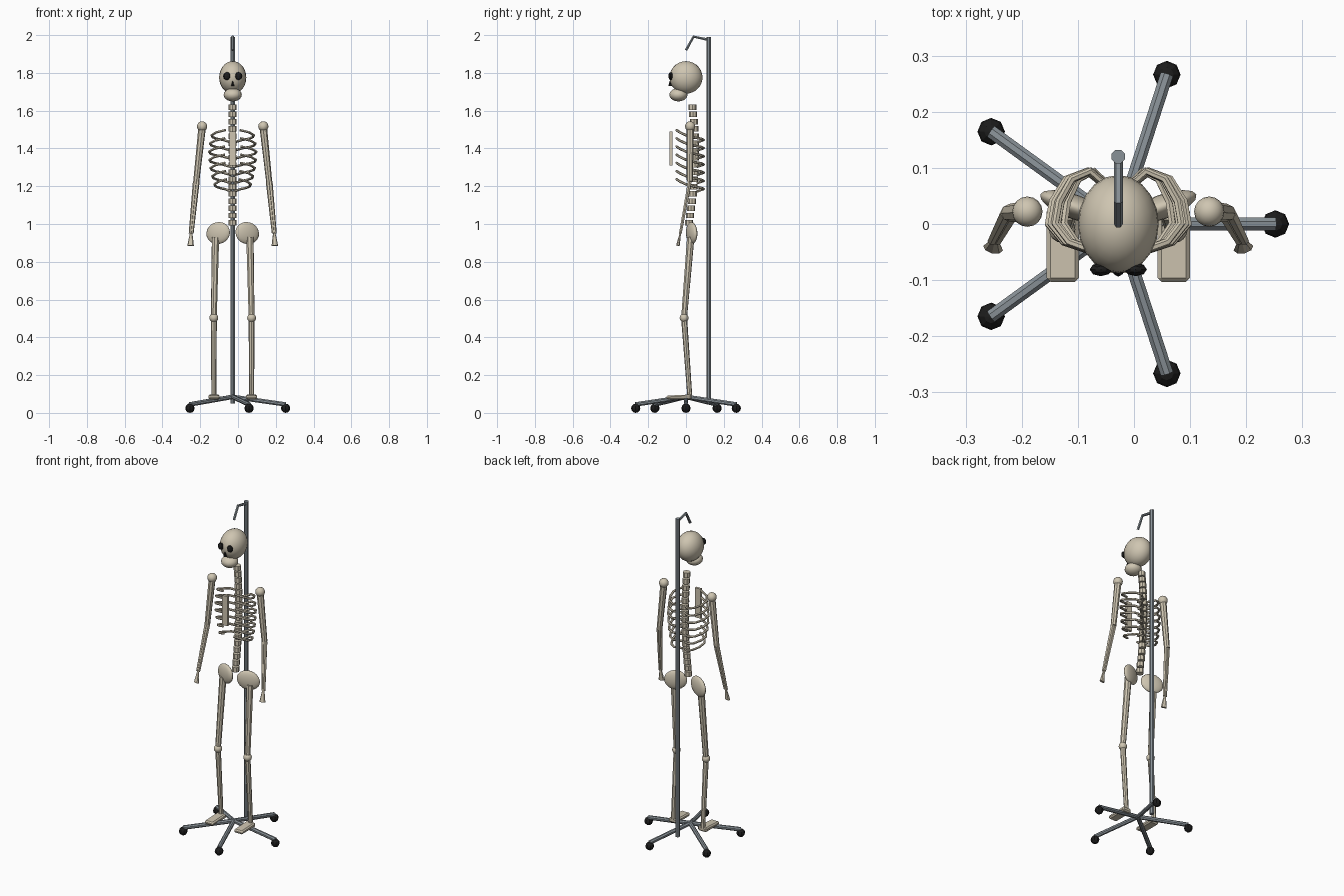
import bpy, math
from mathutils import Vector

if "Cube" in bpy.data.objects:
    bpy.data.objects.remove(bpy.data.objects["Cube"])

CX = -0.028  # body centre line


def material(name, rgb):
    m = bpy.data.materials.new(name)
    m.diffuse_color = (*rgb, 1)
    m.use_nodes = True
    m.node_tree.nodes["Principled BSDF"].inputs["Base Color"].default_value = m.diffuse_color
    return m


BONE = material("bone", (0.62, 0.56, 0.44))
STEEL = material("steel", (0.25, 0.285, 0.31))
BLACK = material("black", (0.012, 0.012, 0.012))


def finish(name, mat, smooth=False):
    o = bpy.context.object
    o.name = name
    o.data.materials.clear()
    o.data.materials.append(mat)
    if smooth:
        bpy.ops.object.shade_smooth()
    return o


def ball(name, loc, size, mat=BONE, seg=16, rings=10, rot=(0, 0, 0), smooth=True):
    bpy.ops.mesh.primitive_uv_sphere_add(segments=seg, ring_count=rings, radius=1,
                                         location=(CX + loc[0], loc[1], loc[2]), rotation=rot)
    bpy.context.object.scale = size
    return finish(name, mat, smooth)


def rod(name, a, b, r1, r2, mat=BONE, sides=8):
    a, b = Vector(a), Vector(b)
    d = b - a
    mid = (a + b) / 2 + Vector((CX, 0, 0))
    bpy.ops.mesh.primitive_cone_add(vertices=sides, radius1=r1, radius2=r2, depth=d.length, location=mid,
                                    rotation=d.to_track_quat('Z', 'Y').to_euler())
    o = finish(name, mat)
    if mat == STEEL:  # turn a flat face upwards
        o.rotation_euler.rotate_axis('Z', math.pi / sides)
    return o


def box(name, loc, size):
    bpy.ops.mesh.primitive_cube_add(size=1, location=(CX + loc[0], loc[1], loc[2]))
    o = finish(name, BONE)
    for v in o.data.vertices:
        v.co = Vector([c * s for c, s in zip(v.co, size)])
    return o


def tube(name, pts, r, mat):
    c = bpy.data.curves.new(name, 'CURVE')
    c.dimensions = '3D'
    c.bevel_depth = r
    c.bevel_resolution = 1
    c.use_fill_caps = True
    s = c.splines.new('POLY')
    s.points.add(len(pts) - 1)
    for p, q in zip(s.points, pts):
        p.co = (CX + q[0], q[1], q[2], 1)
    o = bpy.data.objects.new(name, c)
    bpy.context.collection.objects.link(o)
    bpy.ops.object.select_all(action='DESELECT')
    bpy.context.view_layer.objects.active = o
    o.select_set(True)
    bpy.ops.object.convert(target='MESH')
    for p in bpy.context.object.data.polygons:
        p.use_smooth = False
    return finish(name, mat)


# Stand: pole, hook, five legs with castors
rod("pole", (0, 0.12, 0.05), (0, 0.12, 1.99), 0.013, 0.013, STEEL)
tube("hook", [(0, 0.12, 1.975), (0, 0.04, 1.992), (0, 0.0, 1.92)], 0.008, STEEL)
for i in range(5):
    t = math.tau * i / 5
    x, y = 0.28 * math.cos(t), 0.28 * math.sin(t)
    rod("stand_leg", (0, 0, 0.085), (x, y, 0.045), 0.0125, 0.0125, STEEL)
    ball("castor", (x, y, 0.0245), (0.0245,) * 3, BLACK, 8, 6, smooth=False)

# Head
ball("skull", (0, 0, 1.776), (0.072, 0.0875, 0.086), seg=20, rings=14)
ball("jaw", (0, -0.04, 1.684), (0.048, 0.048, 0.035))
for s in (-1, 1):
    ball("eye_socket", (s * 0.031, -0.081, 1.783), (0.02, 0.012, 0.021), BLACK, 8, 6, smooth=False)
rod("nose_cavity", (0, -0.084, 1.73), (0, -0.084, 1.757), 0.01, 0.002, BLACK, 6)

# Spine, gently curved
for i in range(17):
    z = 1.618 - i * 0.0382
    y = 0.016 + 0.033 * math.sin(math.pi * (z - 1.0) / 0.75)
    rod("vertebra", (0, y, z - 0.0145), (0, y, z + 0.0145), 0.021, 0.021)

# Rib cage: each rib is (sideways share, depth, drop) from spine to front
box("sternum", (0, -0.08, 1.4), (0.036, 0.015, 0.18))
RIB = [(0.1, 0.06, 0.064), (0.45, 0.094, 0.052), (0.74, 0.08, 0.046), (0.94, 0.04, 0.038),
       (1.0, 0.0, 0.027), (0.78, -0.032, 0.012), (0.34, -0.05, 0.0)]
for i, w in enumerate((0.112, 0.12, 0.125, 0.123, 0.117, 0.108, 0.096)):
    z = 1.497 - i * 0.0433
    for s in (-1, 1):
        tube("rib", [(s * w * px, py, z - dz) for px, py, dz in RIB], 0.0068, BONE)

for s in (-1, 1):
    # Arm
    ball("shoulder", (s * 0.162, 0.022, 1.517), (0.027,) * 3)
    elbow = (s * 0.193, 0.02, 1.225)
    wrist = (s * 0.22, -0.03, 0.95)
    rod("upper_arm", (s * 0.162, 0.022, 1.51), elbow, 0.02, 0.016)
    for k in (-1, 1):
        rod("forearm", (elbow[0] + k * 0.007, elbow[1], elbow[2]),
            (wrist[0] + k * 0.005, wrist[1], wrist[2]), 0.011, 0.008, sides=6)
    hand = rod("hand", (s * 0.223, -0.043, 0.885), wrist, 0.018, 0.007)
    hand.scale = (1, 0.55, 1)

    # Hip and leg
    ball("pelvis", (s * 0.077, 0.03, 0.952), (0.067, 0.022, 0.058), rot=(0, s * 0.25, s * 0.35))
    knee = (s * 0.1, -0.01, 0.503)
    ankle = (s * 0.1, 0.02, 0.09)
    rod("thigh", (s * 0.091, 0.025, 0.93), knee, 0.02, 0.016)
    ball("knee", knee, (0.0235,) * 3)
    rod("shin", knee, ankle, 0.016, 0.013)
    foot = box("foot", (s * 0.099, -0.037, 0.084), (0.058, 0.132, 0.027))
    for v in foot.data.vertices:  # slope towards the toes
        if v.co.y < 0 and v.co.z > 0:
            v.co.z -= 0.006
    bev = foot.modifiers.new("edge", 'BEVEL')
    bev.width = 0.007
    bev.segments = 1
